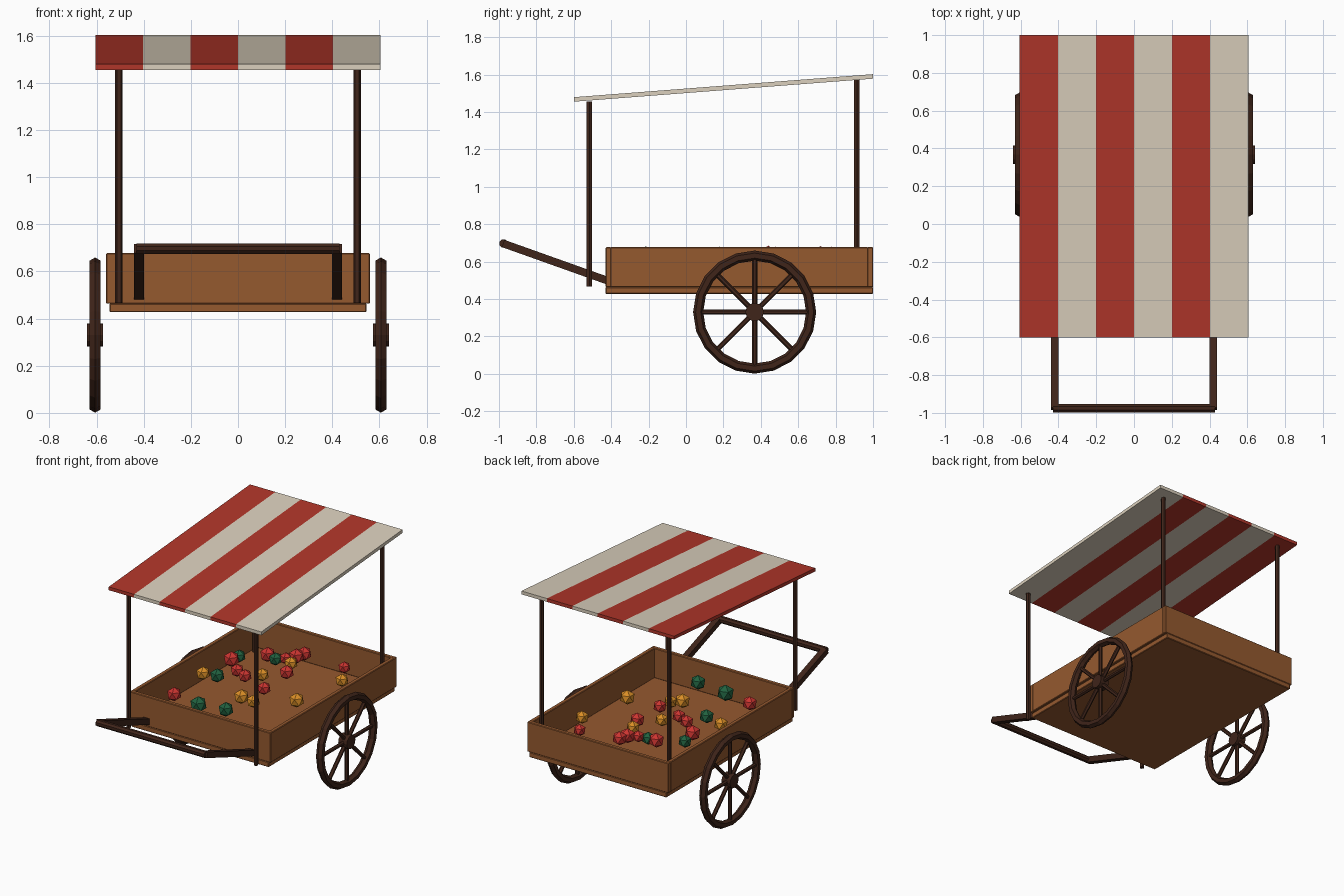
import bpy, bmesh, math
from mathutils import Vector, Matrix

if "Cube" in bpy.data.objects:
    bpy.data.objects.remove(bpy.data.objects["Cube"])


def material(name, rgb):
    m = bpy.data.materials.new(name)
    m.diffuse_color = (*rgb, 1)
    m.use_nodes = True
    m.node_tree.nodes["Principled BSDF"].inputs["Base Color"].default_value = m.diffuse_color
    return m


WOOD = material("plank_wood", (0.3, 0.1, 0.028))
DARK = material("dark_wood", (0.05, 0.018, 0.01))
RED = material("red_cloth", (0.44, 0.037, 0.023))
CREAM = material("cream_cloth", (0.71, 0.63, 0.51))
FRUIT = {"red": material("red_fruit", (0.6, 0.035, 0.03)),
         "orange": material("orange_fruit", (0.7, 0.27, 0.02)),
         "green": material("green_fruit", (0.015, 0.12, 0.05))}


def finish(name, bm, mat):
    bmesh.ops.recalc_face_normals(bm, faces=bm.faces)
    me = bpy.data.meshes.new(name)
    bm.to_mesh(me)
    bm.free()
    me.materials.append(mat)
    ob = bpy.data.objects.new(name, me)
    bpy.context.collection.objects.link(ob)
    return ob


def box(name, lo, hi, mat, bevel=0.0):
    lo, hi = Vector(lo), Vector(hi)
    bm = bmesh.new()
    bmesh.ops.create_cube(bm, size=1, matrix=Matrix.Translation((lo + hi) / 2) @ Matrix.Diagonal((*(hi - lo), 1)))
    ob = finish(name, bm, mat)
    if bevel:
        mod = ob.modifiers.new("bevel", 'BEVEL')
        mod.width = bevel
        mod.segments = 1
    return ob


def add_rod(bm, a, b, r, sides, spin=0.0):
    a, b = Vector(a), Vector(b)
    d = b - a
    m = Matrix.Translation((a + b) / 2) @ d.to_track_quat('Z', 'Y').to_matrix().to_4x4() @ Matrix.Rotation(spin, 4, 'Z')
    bmesh.ops.create_cone(bm, cap_ends=True, segments=sides, radius1=r, radius2=r, depth=d.length, matrix=m)


def rod(name, a, b, r, sides, mat=DARK, spin=0.0):
    bm = bmesh.new()
    add_rod(bm, a, b, r, sides, spin)
    return finish(name, bm, mat)


# Tray: floor and four walls with slightly worn edges
B = 0.004
box("tray_floor", (-0.545, -0.43, 0.427), (0.545, 1.0, 0.464), WOOD, B)
box("front_wall", (-0.56, -0.43, 0.463), (0.56, -0.40, 0.677), WOOD, B)
box("back_wall", (-0.56, 0.97, 0.463), (0.56, 1.0, 0.677), WOOD, B)
for s, side in ((-1, "left"), (1, "right")):
    x0, x1 = sorted((s * 0.53, s * 0.56))
    box(side + "_wall", (x0, -0.405, 0.463), (x1, 0.975, 0.677), WOOD, B)

# Striped sloping canopy
W = 1.21 / 6
for i in range(6):
    x = -0.605 + i * W
    ob = box(f"canopy_stripe_{i + 1}", (x, -0.6, 1.455), (x + W, 1.0, 1.479), CREAM if i % 2 else RED)
    for v in ob.data.vertices:
        v.co.z += (v.co.y + 0.6) / 1.6 * 0.123


def wheel(name, x):
    bm = bmesh.new()
    c = Vector((x, 0.367, 0.33))
    n, k, major, minor = 20, 6, 0.302, 0.027
    # Rim
    rings = []
    for i in range(n):
        t = math.tau * i / n
        ring = []
        for j in range(k):
            p = math.tau * j / k
            r = major + minor * math.cos(p)
            ring.append(bm.verts.new(c + Vector((minor * math.sin(p), r * math.cos(t), r * math.sin(t)))))
        rings.append(ring)
    for i in range(n):
        a, b = rings[i], rings[(i + 1) % n]
        for j in range(k):
            bm.faces.new((a[j], a[(j + 1) % k], b[(j + 1) % k], b[j]))
    # Spokes and hub
    for i in range(8):
        t = math.tau * i / 8
        add_rod(bm, c, c + Vector((0, math.cos(t), math.sin(t))) * 0.3, 0.014, 6)
    add_rod(bm, c - Vector((0.034, 0, 0)), c + Vector((0.034, 0, 0)), 0.049, 12)
    return finish(name, bm, DARK)


# Posts, wheels and square handle arms on both sides
for s, side in ((-1, "left"), (1, "right")):
    rod(side + "_front_post", (s * 0.505, -0.517, 0.467), (s * 0.505, -0.517, 1.455), 0.016, 6, spin=math.pi / 2)
    rod(side + "_back_post", (s * 0.505, 0.913, 0.464), (s * 0.505, 0.913, 1.575), 0.016, 6, spin=math.pi / 2)
    wheel(side + "_wheel", s * 0.606)
    rod(side + "_handle_arm", (s * 0.42, -0.425, 0.5), (s * 0.42, -0.978, 0.697), 0.029, 4, spin=math.pi / 4)
rod("handle_grip", (-0.43, -0.976, 0.697), (0.43, -0.976, 0.697), 0.024, 8, spin=math.pi / 8)

# Faceted fruit: x, y, z, radius
CROP = {
    "red": [(-.36, .44, .63, .055), (-.22, .65, .62, .053), (-.09, .67, .62, .042), (-.04, .72, .63, .053),
            (-.02, .78, .63, .05), (.05, .48, .63, .05), (.29, .79, .61, .042), (-.23, .32, .63, .046),
            (-.14, .28, .63, .046), (-.38, -.18, .61, .05), (.06, .21, .62, .046)],
    "orange": [(0, .60, .635, .046), (-.07, .375, .62, .046), (.39, .62, .61, .046), (-.41, .19, .61, .048),
               (0, .04, .61, .052), (.08, .06, .59, .046), (.325, .20, .61, .052)],
    "green": [(-.37, .54, .61, .046), (-.15, .64, .61, .046), (-.29, .18, .63, .05),
              (-.16, -.22, .61, .058), (.055, -.215, .63, .052)],
}
for colour, items in CROP.items():
    for i, (x, y, z, r) in enumerate(items):
        bm = bmesh.new()
        bmesh.ops.create_icosphere(bm, subdivisions=1, radius=r, matrix=Matrix.Translation((x, y, z)))
        finish(f"{colour}_fruit_{i + 1}", bm, FRUIT[colour])
